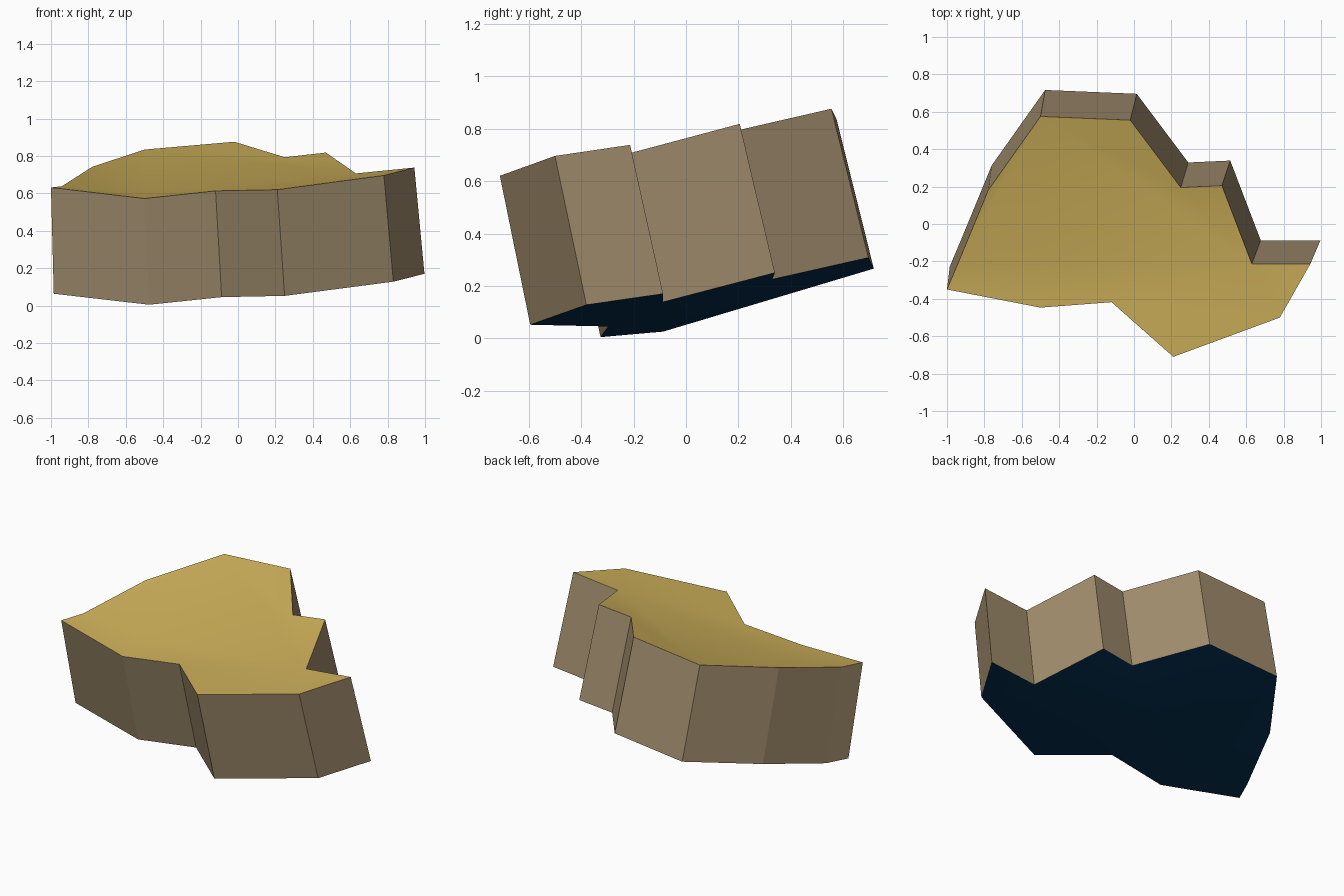
import bpy, bmesh

if "Cube" in bpy.data.objects:
    bpy.data.objects.remove(bpy.data.objects["Cube"])


def material(name, rgb):
    m = bpy.data.materials.new(name)
    m.diffuse_color = (*rgb, 1)
    m.use_nodes = True
    m.node_tree.nodes["Principled BSDF"].inputs["Base Color"].default_value = m.diffuse_color
    return m


# Corners seen from above, anticlockwise, then the inner crossing of the folds
outline = [
    (-1.00, -0.35), (-0.50, -0.447), (-0.12, -0.418), (0.21, -0.71),
    (0.78, -0.50), (0.943, -0.213), (0.63, -0.213), (0.47, 0.205),
    (0.25, 0.195), (-0.02, 0.555), (-0.50, 0.575), (-0.78, 0.18),
    (-0.942, -0.213),
]
fold_x, fold_y = -0.50, -0.213
points = outline + [(fold_x, fold_y)]

# Four gently sloping panels that meet along the two folds
panels = [
    (0, 1, 13, 12), (12, 13, 10, 11),
    (1, 2, 3, 4, 5, 6, 13), (13, 6, 7, 8, 9, 10),
]


def upper(x, y):
    """Valley along fold_x, steeper behind fold_y."""
    dy = y - fold_y
    return (x, y, 0.594 + 0.10 * abs(x - fold_x) + (0.305 if dy > 0 else 0.09) * dy)


def lower(x, y):
    """Matching point on the underside: leaning and slightly wider."""
    return (x * 1.02 + 0.035, y * 1.02 + 0.13, upper(x, y)[2] - 0.568)


bm = bmesh.new()
top = [bm.verts.new(upper(*p)) for p in points]
bottom = [bm.verts.new(lower(*p)) for p in points]


def add_face(verts, slot, smooth):
    face = bm.faces.new(verts)
    face.material_index = slot
    face.smooth = smooth


# Top and underside, softly shaded
for panel in panels:
    add_face([top[i] for i in panel], 0, True)
    add_face([bottom[i] for i in reversed(panel)], 2, True)

# Flat side walls
n = len(outline)
for i in range(n):
    j = (i + 1) % n
    add_face((top[i], bottom[i], bottom[j], top[j]), 1, False)

mesh = bpy.data.meshes.new("rock_slab")
bm.to_mesh(mesh)
bm.free()
for m in (material("sandy gold", (0.60, 0.425, 0.10)),
          material("earth brown", (0.35, 0.262, 0.15)),
          material("dark navy", (0.001, 0.026, 0.075))):
    mesh.materials.append(m)
slab = bpy.data.objects.new("rock_slab", mesh)
bpy.context.collection.objects.link(slab)
